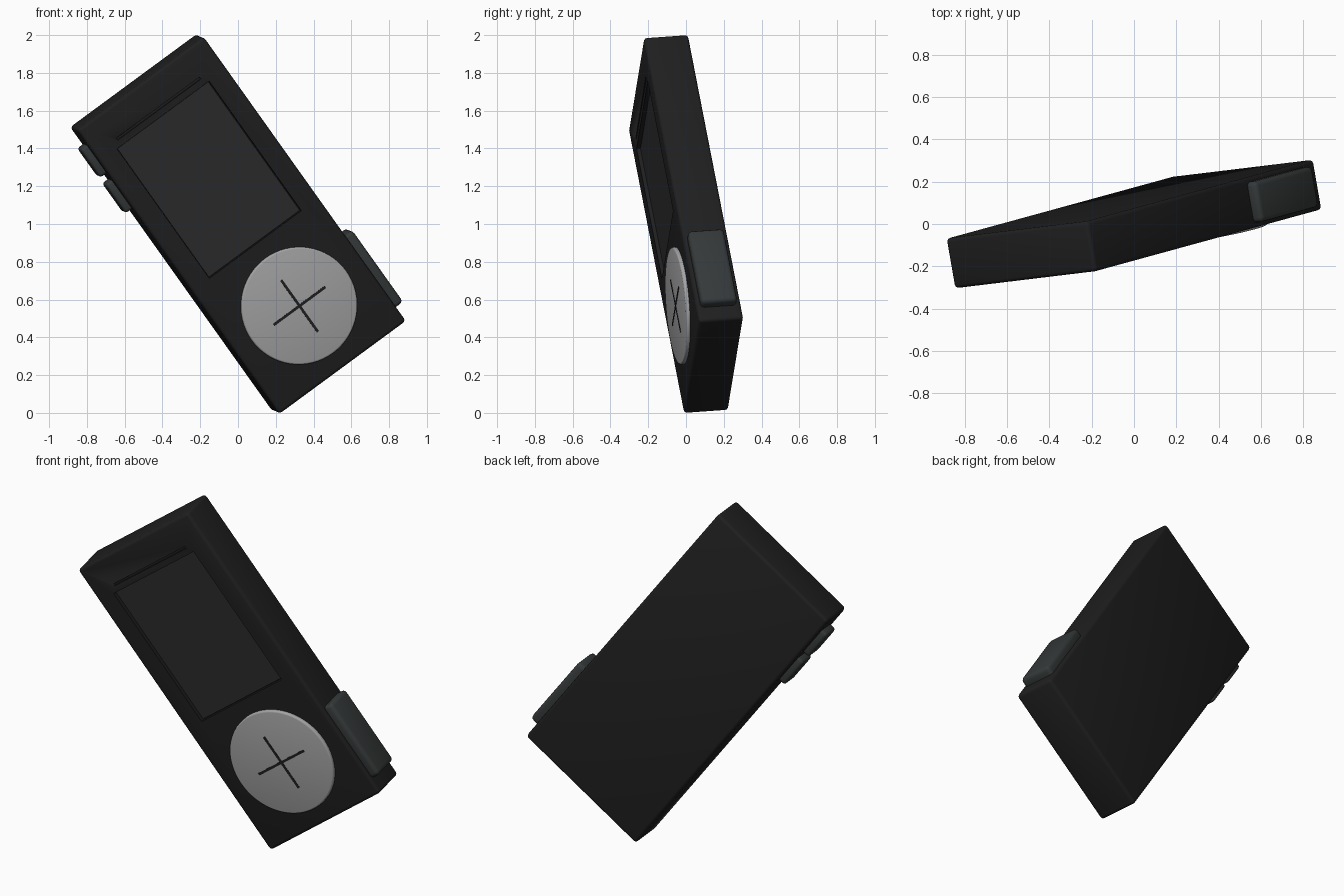
import bpy, bmesh
from math import radians
from mathutils import Matrix, Vector

if "Cube" in bpy.data.objects:
    bpy.data.objects.remove(bpy.data.objects["Cube"])

# Tilted pose: local x = width, y = depth (front is -y), z = length
up = Vector((-0.573, -0.157, 0.805)).normalized()
side = Vector((0.805, 0.098, 0.585))
side = (side - up * side.dot(up)).normalized()
back = up.cross(side)
POSE = Matrix.Translation((0, 0, 1)) @ Matrix((side, back, up)).transposed().to_4x4()


def material(name, r, g, b):
    m = bpy.data.materials.new(name)
    m.diffuse_color = (r, g, b, 1)
    m.use_nodes = True
    m.node_tree.nodes["Principled BSDF"].inputs["Base Color"].default_value = m.diffuse_color
    return m


BLACK = material("black_shell", 0.014, 0.014, 0.014)
GLASS = material("dark_glass", 0.025, 0.025, 0.026)
RUBBER = material("dark_rubber", 0.036, 0.041, 0.041)
GREY = material("grey_plastic", 0.37, 0.37, 0.37)


def finish(name, bm, mat, bevel, segs, edges=None):
    if bevel:
        bmesh.ops.bevel(bm, geom=edges or bm.edges[:], offset=bevel, segments=segs,
                        profile=0.5, affect='EDGES')
    me = bpy.data.meshes.new(name)
    bm.to_mesh(me)
    bm.free()
    me.materials.append(mat)
    ob = bpy.data.objects.new(name, me)
    bpy.context.collection.objects.link(ob)
    ob.matrix_world = POSE
    bpy.context.view_layer.objects.active = ob
    for o in bpy.context.selected_objects:
        o.select_set(False)
    ob.select_set(True)
    bpy.ops.object.shade_smooth_by_angle(angle=radians(35))
    return ob


def box(name, x, y, z, mat, bevel=0.0, segs=3):
    bm = bmesh.new()
    bmesh.ops.create_cube(bm, size=1)
    for v in bm.verts:
        v.co = [(r[0] + r[1]) / 2 + c * (r[1] - r[0]) for c, r in zip(v.co, (x, y, z))]
    return finish(name, bm, mat, bevel, segs)


# Case with screen recess and speaker slot cut out of the front
case = box("case", (-0.418, 0.418), (-0.12, 0.12), (-0.935, 0.935), BLACK, 0.018)
cutters = [
    box("screen_cutter", (-0.304, 0.304), (-0.2, -0.09), (-0.125, 0.728), BLACK),
    box("slot_cutter", (-0.275, 0.275), (-0.2, -0.105), (0.763, 0.776), BLACK),
]
for c in cutters:
    c.hide_render = True
    mod = case.modifiers.new(c.name, 'BOOLEAN')
    mod.operation = 'DIFFERENCE'
    mod.solver = 'EXACT'
    mod.object = c
bpy.context.view_layer.objects.active = case
for mod in list(case.modifiers):
    if mod.type == 'BOOLEAN':
        bpy.ops.object.modifier_apply(modifier=mod.name)
for c in cutters:
    bpy.data.objects.remove(c)

# Screen glass at the bottom of the recess
box("screen", (-0.3, 0.3), (-0.1, -0.085), (-0.121, 0.724), GLASS)

# Round control pad
bm = bmesh.new()
bmesh.ops.create_cone(bm, cap_ends=True, segments=64, radius1=0.312, radius2=0.312, depth=0.06,
                      matrix=Matrix.Translation((0, -0.11, -0.527)) @ Matrix.Rotation(radians(90), 4, 'X'))
rim = [e for e in bm.edges if all(v.co.y < -0.11 for v in e.verts)]
finish("control_pad", bm, GREY, 0.01, 3, rim)

# Cross marking on the pad
box("pad_mark_vertical", (-0.007, 0.007), (-0.142, -0.13), (-0.697, -0.357), BLACK)
box("pad_mark_horizontal", (-0.171, 0.171), (-0.142, -0.13), (-0.534, -0.52), BLACK)

# Large side button on the right, two small ones on the left
box("side_button", (0.39, 0.468), (-0.097, 0.097), (-0.848, -0.375), RUBBER, 0.022)
for i, (lo, hi) in enumerate(((0.645, 0.83), (0.41, 0.6))):
    box(f"small_button_{i + 1}", (-0.459, -0.39), (-0.06, 0.06), (lo, hi), RUBBER, 0.016)
